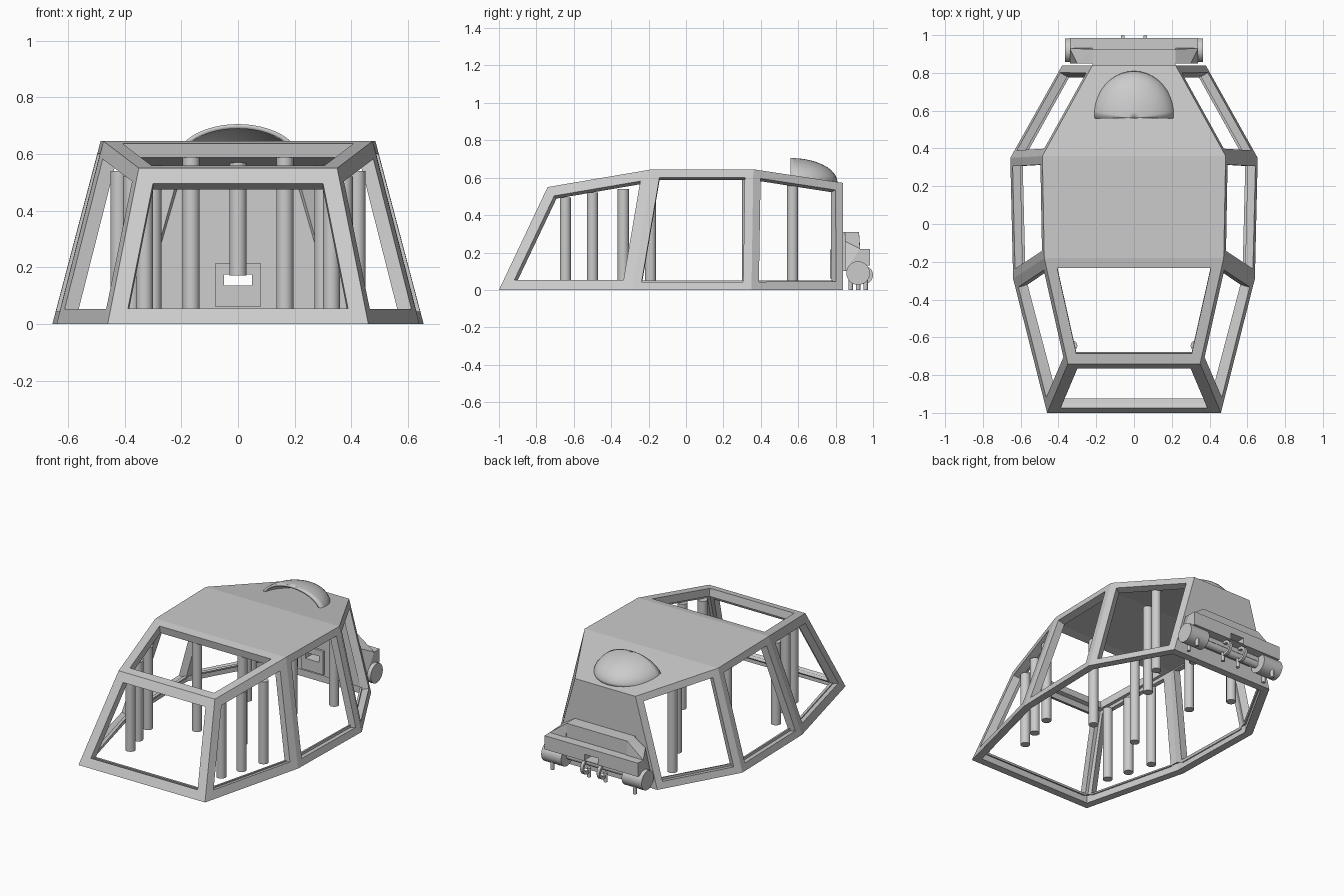
import bpy, bmesh, math
from mathutils import Matrix, Vector

cube = bpy.data.objects.get("Cube")
if cube:
    bpy.data.objects.remove(cube, do_unlink=True)

GREY = (0.6, 0.6, 0.6, 1.0)
mat = bpy.data.materials.new("plain grey")
mat.use_nodes = True
mat.diffuse_color = GREY
mat.node_tree.nodes["Principled BSDF"].inputs["Base Color"].default_value = GREY


def finish(bm, name, smooth=False):
    bmesh.ops.recalc_face_normals(bm, faces=bm.faces[:])
    mesh = bpy.data.meshes.new(name)
    bm.to_mesh(mesh)
    bm.free()
    mesh.materials.append(mat)
    obj = bpy.data.objects.new(name, mesh)
    bpy.context.collection.objects.link(obj)
    bpy.ops.object.select_all(action='DESELECT')
    obj.select_set(True)
    bpy.context.view_layer.objects.active = obj
    if smooth:
        bpy.ops.object.shade_smooth_by_angle(angle=math.radians(40))
    return obj


def box(name, x0, x1, y0, y1, z0, z1):
    bm = bmesh.new()
    bmesh.ops.create_cube(bm, size=1)
    for v in bm.verts:
        v.co = ((x0 + x1) / 2 + v.co.x * (x1 - x0),
                (y0 + y1) / 2 + v.co.y * (y1 - y0),
                (z0 + z1) / 2 + v.co.z * (z1 - z0))
    return finish(bm, name)


def rod(name, start, end, radius, sides=24):
    a, b = Vector(start), Vector(end)
    turn = (b - a).to_track_quat('Z', 'Y').to_matrix().to_4x4()
    bm = bmesh.new()
    bmesh.ops.create_cone(bm, cap_ends=True, segments=sides, radius1=radius, radius2=radius,
                          depth=(b - a).length, matrix=Matrix.Translation((a + b) / 2) @ turn)
    return finish(bm, name, True)


def apply(obj, kind, **settings):
    bpy.context.view_layer.objects.active = obj
    mod = obj.modifiers.new(kind.title(), kind)
    for key, value in settings.items():
        setattr(mod, key, value)
    bpy.ops.object.modifier_apply(modifier=mod.name)


# Canopy: faceted shell with open windows, floor opening and even wall thickness
low = [(0.46, -1, 0), (0.64, -0.29, 0), (0.655, 0.35, 0), (0.38, 0.84, 0)]
high = [(0.35, -0.74, 0.55), (0.475, -0.18, 0.645), (0.485, 0.36, 0.645), (0.22, 0.84, 0.572)]
bm = bmesh.new()
ring = {}
for side in (1, -1):
    for level, pts in (("low", low), ("high", high)):
        ring[level, side] = [bm.verts.new((x * side, y, z)) for x, y, z in pts]
lo_l, lo_r, hi_l, hi_r = (ring[k] for k in (("low", 1), ("low", -1), ("high", 1), ("high", -1)))
windows = []
for i in range(3):
    width = 0.055 if i == 0 else 0.045
    windows.append((bm.faces.new((lo_l[i], lo_l[i + 1], hi_l[i + 1], hi_l[i])), width))
    windows.append((bm.faces.new((lo_r[i + 1], lo_r[i], hi_r[i], hi_r[i + 1])), width))
    roof = bm.faces.new((hi_l[i], hi_l[i + 1], hi_r[i + 1], hi_r[i]))
    if i == 0:
        windows.append((roof, 0.055))
windows.append((bm.faces.new((lo_r[0], lo_l[0], hi_l[0], hi_r[0])), 0.06))
windows.append((bm.faces.new(lo_l[::-1] + lo_r), 0.05))
bm.faces.new((lo_l[3], lo_r[3], hi_r[3], hi_l[3]))
bmesh.ops.recalc_face_normals(bm, faces=bm.faces[:])
for face, width in windows:
    bmesh.ops.inset_individual(bm, faces=[face], thickness=width, use_even_offset=True)
bmesh.ops.delete(bm, geom=[f for f, w in windows], context='FACES')
canopy = finish(bm, "canopy_frame")
apply(canopy, 'SOLIDIFY', thickness=0.05, offset=-1, use_even_offset=True)

# Half dome scoop on the rear roof, open to the front
bm = bmesh.new()
bmesh.ops.create_uvsphere(bm, u_segments=40, v_segments=24, radius=1)
for normal in ((0, -1, 0), (0, 0, -1)):
    bmesh.ops.bisect_plane(bm, geom=bm.verts[:] + bm.edges[:] + bm.faces[:], dist=1e-5,
                           plane_co=(0, 0, 0), plane_no=normal, clear_outer=True)
for v in bm.verts:
    v.co = (v.co.x * 0.22, 0.56 + v.co.y * 0.25, 0.575 + v.co.z * 0.13)
dome = finish(bm, "roof_scoop", True)
apply(dome, 'SOLIDIFY', thickness=0.016, offset=-1)

# Upright posts, in mirrored pairs plus one short centre post
posts = [(0.33, -0.645, 0.495), (0.375, -0.5, 0.52), (0.42, -0.335, 0.54),
         (0.165, -0.19, 0.6), (0.165, 0.33, 0.6), (0.3, 0.57, 0.56)]
for x, y, top in posts:
    for side, label in ((1, "left"), (-1, "right")):
        rod(f"{label}_post", (x * side, y, 0), (x * side, y, top), 0.03)
rod("centre_post", (0, 0.57, 0.17), (0, 0.57, 0.6), 0.03)

# Rear housing: hood, back lip and inner panel
hood = box("rear_hood", -0.22, 0.22, 0.835, 0.925, 0.1, 0.31)
lip = box("rear_lip", -0.34, 0.34, 0.925, 0.985, 0.13, 0.22)
panel = box("inner_panel", -0.08, 0.08, 0.77, 0.84, 0.06, 0.215)

# Slot running through the rear wall and housing
slot = box("slot_cutter", -0.05, 0.05, 0.7, 1.1, 0.135, 0.175)
for part in (canopy, hood, lip, panel):
    apply(part, 'BOOLEAN', object=slot, operation='DIFFERENCE', solver='EXACT')
bpy.data.objects.remove(slot, do_unlink=True)

wing = [(0.22, 0.85, 0.31), (0.22, 0.925, 0.31), (0.34, 0.93, 0.22), (0.3, 0.85, 0.26),
        (0.34, 0.85, 0.1), (0.34, 0.94, 0.1), (0.22, 0.85, 0.1), (0.22, 0.94, 0.1)]
for side, label in ((1, "left"), (-1, "right")):
    # Sloped wings joining the hood to the end drums
    bm = bmesh.new()
    verts = [bm.verts.new((x * side, y, z)) for x, y, z in wing]
    bmesh.ops.convex_hull(bm, input=verts)
    finish(bm, f"{label}_hood_wing")
    rod(f"{label}_drum", (0.22 * side, 0.92, 0.09), (0.365 * side, 0.92, 0.09), 0.063, 32)
    for y in (0.88, 0.96):
        rod(f"{label}_drum_foot", (0.3 * side, y, 0), (0.3 * side, y, 0.07), 0.012, 12)
    # Curved clip under the housing
    bm = bmesh.new()
    rims = []
    for x in (0.05, 0.07):
        for r in (0.032, 0.05):
            rims.append([bm.verts.new((x * side, 0.95 + r * math.cos(a), 0.08 + r * math.sin(a)))
                         for a in (math.radians(-110 + 20 * k) for k in range(12))])
    order = [rims[0], rims[1], rims[3], rims[2]]
    for p, q in zip(order, order[1:] + order[:1]):
        for k in range(11):
            bm.faces.new((p[k], p[k + 1], q[k + 1], q[k]))
    for k in (0, 11):
        bm.faces.new([row[k] for row in order])
    finish(bm, f"{label}_clip")
    rod(f"{label}_clip_foot", (0.06 * side, 0.92, 0), (0.06 * side, 0.92, 0.06), 0.012, 12)

# Cross bar between the drums
rod("cross_bar", (-0.22, 0.9, 0.09), (0.22, 0.9, 0.09), 0.025)
